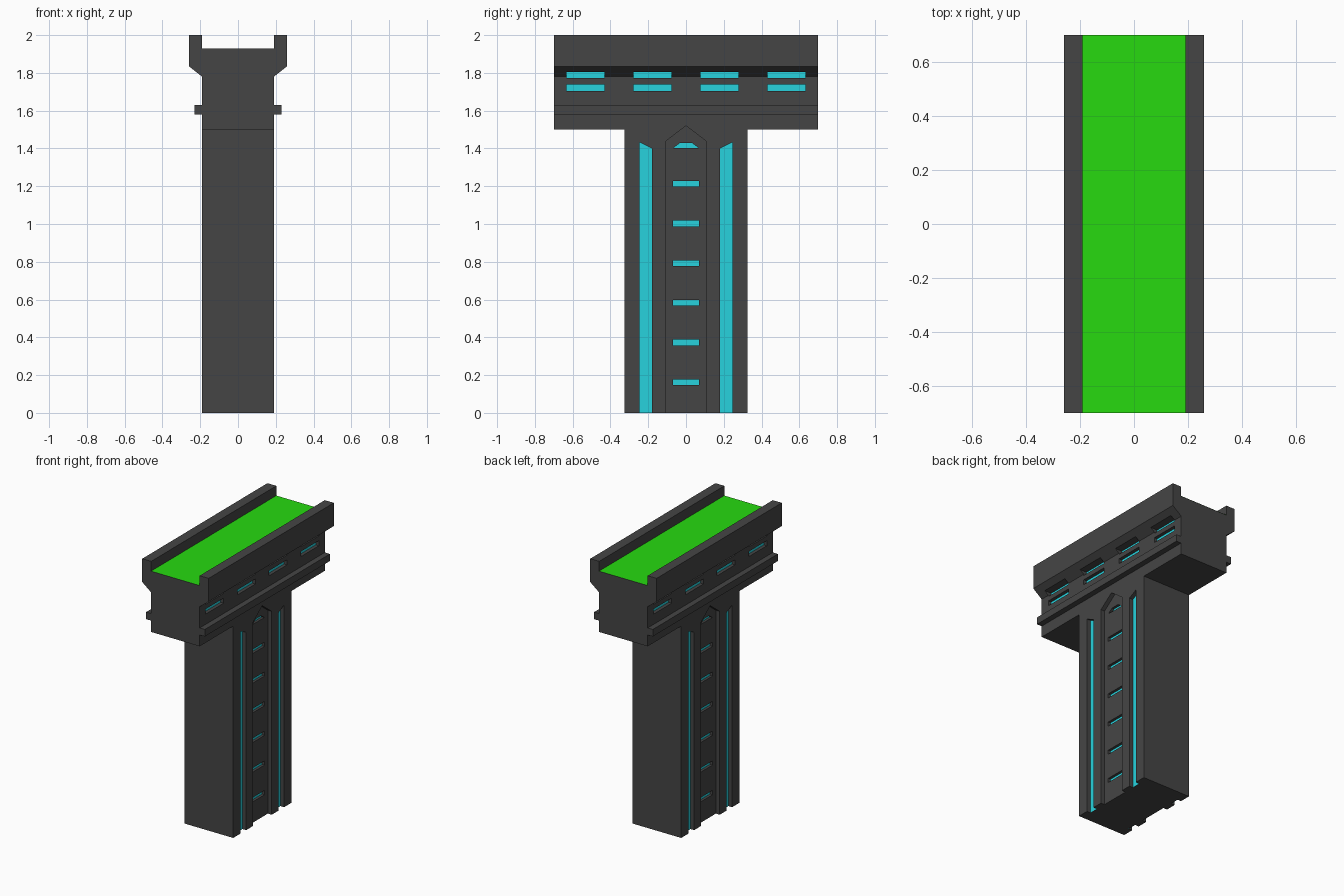
import bpy, bmesh

if "Cube" in bpy.data.objects:
    bpy.data.objects.remove(bpy.data.objects["Cube"])

W, LEN = 0.19, 0.70          # half width of body, half length of deck
GROOVE, SLOT = 0.16, 0.14    # x of groove floors and pillar slot floors
DECK_SLOT = 0.165


def material(name, rgb):
    m = bpy.data.materials.new(name)
    m.diffuse_color = (*rgb, 1)
    m.use_nodes = True
    m.node_tree.nodes["Principled BSDF"].inputs["Base Color"].default_value = m.diffuse_color
    return m


def finish(name, bm, mat=None):
    bmesh.ops.recalc_face_normals(bm, faces=bm.faces)
    me = bpy.data.meshes.new(name)
    bm.to_mesh(me)
    bm.free()
    ob = bpy.data.objects.new(name, me)
    bpy.context.collection.objects.link(ob)
    if mat:
        me.materials.append(mat)
    return ob


def prism(bm, points, vec):
    f = bm.faces.new([bm.verts.new(p) for p in points])
    ext = bmesh.ops.extrude_face_region(bm, geom=[f])["geom"]
    bmesh.ops.translate(bm, vec=vec, verts=[v for v in ext if isinstance(v, bmesh.types.BMVert)])
    return f


def cutter(name, shapes):
    bm = bmesh.new()
    for depth, pts in shapes:
        for s in (-1, 1):
            prism(bm, [(s * depth, y, z) for y, z in pts], (s * (0.32 - depth), 0, 0))
    ob = finish(name, bm)
    ob.hide_render = True
    ob.display_type = 'WIRE'
    ob.hide_set(True)
    return ob


def cut(ob, tool):
    mod = ob.modifiers.new("cut", 'BOOLEAN')
    mod.operation = 'DIFFERENCE'
    mod.solver = 'EXACT'
    mod.object = tool


def box(y, z, hy, hz):
    return [(y - hy, z - hz), (y + hy, z - hz), (y + hy, z + hz), (y - hy, z + hz)]


cyan = material("cyan_glow", (0.02, 0.65, 0.73))
green = material("green_floor", (0.02, 0.70, 0.005))
grey = material("dark_grey", (0.06, 0.06, 0.06))

# Body: T-shaped side outline extruded across the width
bm = bmesh.new()
half = [(0.325, 0), (0.325, 1.5), (LEN, 1.5), (LEN, 1.93)]
outline = half + [(-y, z) for y, z in reversed(half)]
prism(bm, [(-W, y, z) for y, z in outline], (2 * W, 0, 0))
body = finish("body", bm, grey)


# Parapets and ledges: profiles running along the deck on both sides
def rails(name, profile):
    bm = bmesh.new()
    for s in (-1, 1):
        prism(bm, [(s * x, -LEN, z) for x, z in profile], (0, 2 * LEN, 0))
    return finish(name, bm, grey)


parapets = rails("parapets", [(W, 1.78), (0.26, 1.835), (0.26, 2.0), (W, 2.0)])
rails("ledges", [(W, 1.58), (0.23, 1.58), (0.23, 1.63), (W, 1.63)])

# Recess outlines in the side plane
side_grooves = [[(s * 0.18, -0.05), (s * 0.245, -0.05), (s * 0.245, 1.432), (s * 0.18, 1.40)]
                for s in (-1, 1)]
centre_groove = [(-0.105, -0.05), (0.105, -0.05), (0.105, 1.44), (0, 1.52), (-0.105, 1.44)]
slots = [box(0, 0.163 + 0.21 * i, 0.068, 0.015) for i in range(6)]
slots.append([(-0.066, 1.403), (0.066, 1.403), (0.03, 1.43), (-0.03, 1.43)])
centres = (-0.532, -0.177, 0.177, 0.532)
lower_slots = [box(y, 1.721, 0.101, 0.018) for y in centres]
upper_slots = [box(y, 1.788, 0.101, 0.016) for y in centres]

grooves = cutter("groove_cutter", [(GROOVE, p) for p in side_grooves + [centre_groove]]
                 + [(DECK_SLOT, p) for p in lower_slots])
slot_cut = cutter("pillar_slot_cutter", [(SLOT, p) for p in slots])
upper_cut = cutter("upper_slot_cutter", [(DECK_SLOT, p) for p in upper_slots])
for tool in (grooves, slot_cut, upper_cut):
    cut(body, tool)
cut(parapets, upper_cut)


# Glowing panels on the recess floors
def panels(name, depth, shapes):
    bm = bmesh.new()
    for s in (-1, 1):
        for pts in shapes:
            loop = [(s * (depth + 0.001), y, max(z, 0)) for y, z in pts]
            f = bm.faces.new([bm.verts.new(p) for p in loop])
            f.normal_update()
            if f.normal.x * s < 0:
                f.normal_flip()
    me = bpy.data.meshes.new(name)
    bm.to_mesh(me)
    bm.free()
    me.materials.append(cyan)
    bpy.context.collection.objects.link(bpy.data.objects.new(name, me))


panels("pillar_light_strips", GROOVE, side_grooves)
panels("pillar_slot_lights", SLOT, slots)
panels("deck_slot_lights", DECK_SLOT, lower_slots + upper_slots)

# Green channel floor
bm = bmesh.new()
f = bm.faces.new([bm.verts.new((x, y, 1.931)) for x, y in
                  ((-W, -LEN), (W, -LEN), (W, LEN), (-W, LEN))])
finish("channel_floor", bm, green)
for f in bpy.data.objects["channel_floor"].data.polygons:
    if f.normal.z < 0:
        f.flip()
